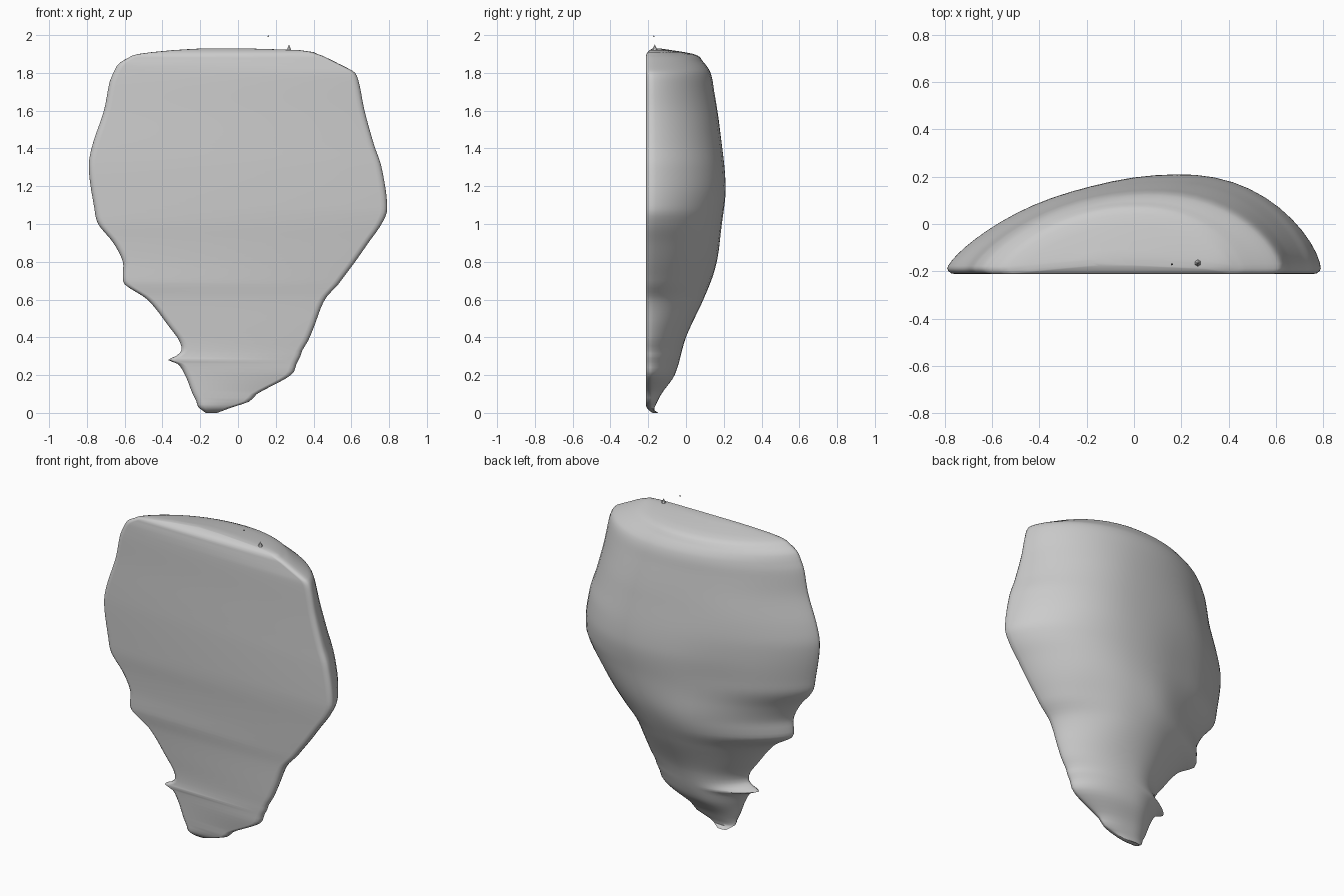
import bpy
import bmesh
import math
from mathutils import Vector

default_cube = bpy.data.objects.get("Cube")
if default_cube:
    bpy.data.objects.remove(default_cube, do_unlink=True)

# Pale stone colour shared by every part
stone = bpy.data.materials.new("pale grey stone")
stone.use_nodes = True
stone.diffuse_color = (0.6, 0.6, 0.6, 1)
stone.node_tree.nodes["Principled BSDF"].inputs["Base Color"].default_value = stone.diffuse_color

# Outline: height, right edge, left edge
OUTLINE = [
    (0, -.17, -.11), (.03, -.21, -.03), (.06, -.22, .06), (.1, -.24, .1),
    (.2, -.28, .28), (.26, -.32, .31), (.28, -.37, .32), (.3, -.33, .33),
    (.33, -.3, .34), (.38, -.31, .37), (.45, -.36, .4), (.6, -.48, .46),
    (.68, -.6, .53), (.72, -.61, .56), (.8, -.61, .62), (.9, -.66, .69),
    (1, -.74, .76), (1.08, -.76, .79), (1.3, -.79, .76), (1.42, -.77, .72),
    (1.6, -.71, .67), (1.75, -.68, .64), (1.8, -.66, .62), (1.82, -.65, .59),
    (1.85, -.63, .53), (1.88, -.58, .47), (1.9, -.53, .42), (1.92, -.35, .33),
    (1.93, -.18, .02),
]
# Crest of the rounded back: height, depth, sideways position
CREST = [
    (0, -.18, -.13), (.1, -.13, -.1), (.2, -.06, -.05), (.4, 0, 0),
    (.6, .09, .05), (.8, .16, .1), (1, .19, .16), (1.2, .21, .2),
    (1.5, .18, .16), (1.7, .15, .1), (1.8, .13, .06), (1.86, .09, .02),
    (1.9, .04, 0), (1.93, -.14, -.08),
]
FRONT = -.212
TOP = OUTLINE[-1][0]
STEPS = 28      # points across the back of each slice


def sample(table, z):
    """Smoothly interpolate the columns of a table at height z."""
    last = len(table) - 1
    i = next((k for k in range(last) if z <= table[k + 1][0]), last - 1)
    a, b = table[i], table[i + 1]
    before, after = table[max(i - 1, 0)], table[min(i + 2, last)]
    span = b[0] - a[0]
    t = (z - a[0]) / span
    values = []
    for c in range(1, len(a)):
        slope_a = (b[c] - before[c]) / (b[0] - before[0]) * span
        slope_b = (after[c] - a[c]) / (after[0] - a[0]) * span
        values.append(a[c] * (1 + 2 * t) * (1 - t) ** 2 + slope_a * t * (1 - t) ** 2
                      + b[c] * t * t * (3 - 2 * t) + slope_b * t * t * (t - 1))
    return values


def mound(x, z, cx, cz, width, height):
    """Soft local swelling or hollow on the back."""
    return height * math.exp(-((x - cx) ** 2 + (z - cz) ** 2) / width ** 2)


def slice_points(z):
    """Closed horizontal slice: flat front, rounded rim, domed back."""
    right, left = sample(OUTLINE, z)
    crest, peak = sample(CREST, z)
    end = max(0, 1 - min(z, TOP - z) / .04)
    front = FRONT + .035 * end ** 2
    rim = front + .025
    rise = max(crest - rim, .005)
    inset = min(.035, (left - right) * .2)
    points = []
    for k in range(STEPS + 1):
        # Points crowd towards the rim where the curve is steep
        x = right + (left - right) * (1 - math.cos(math.pi * k / STEPS)) / 2
        if x < peak:
            u, power = (x - right) / (peak - right), .75
        else:
            u, power = (left - x) / (left - peak), .65
        u = min(max(u, 0), 1)
        swell = math.sin(math.pi / 2 * u ** power)
        lumps = (mound(x, z, -.3, 1.05, .2, -.025) + mound(x, z, -.45, 1.5, .2, .02)
                 + mound(x, z, -.1, .75, .15, .015) + mound(x, z, .4, .65, .15, -.03))
        points.append(Vector((x, rim + rise * swell + lumps * u, z)))
    # Rounded front rim, then the flat face
    for x, side in ((left, -1), (right, 1)):
        edge = [Vector((x + side * inset * (1 - math.cos(a)),
                        rim - (rim - front) * math.sin(a), z))
                for a in (math.pi / 6, math.pi / 3, math.pi / 2)]
        points += edge if side < 0 else edge[::-1]
    return points


def finish(name, bm, angle):
    bmesh.ops.recalc_face_normals(bm, faces=bm.faces)
    mesh = bpy.data.meshes.new(name)
    bm.to_mesh(mesh)
    bm.free()
    mesh.materials.append(stone)
    obj = bpy.data.objects.new(name, mesh)
    bpy.context.collection.objects.link(obj)
    bpy.ops.object.select_all(action="DESELECT")
    obj.select_set(True)
    bpy.context.view_layer.objects.active = obj
    bpy.ops.object.shade_smooth_by_angle(angle=math.radians(angle))
    return obj


# Main body, lofted through the slices
heights = [0]
for low, high in zip(OUTLINE, OUTLINE[1:]):
    count = max(2, round((high[0] - low[0]) / .02))
    heights += [low[0] + (high[0] - low[0]) * (k + 1) / count for k in range(count)]
bm = bmesh.new()
rings = [[bm.verts.new(p) for p in slice_points(z)] for z in heights]
for lower, upper in zip(rings, rings[1:]):
    for k in range(len(lower)):
        n = (k + 1) % len(lower)
        bm.faces.new((lower[k], lower[n], upper[n], upper[k]))
bm.faces.new(rings[0])
bm.faces.new(rings[-1])
finish("stone_body", bm, 60)


# Small chip on the top edge and a loose fleck above it
def chip(name, base, radius, height):
    bm = bmesh.new()
    bmesh.ops.create_cone(bm, cap_ends=True, segments=6, radius1=radius,
                          radius2=0, depth=height)
    bmesh.ops.translate(bm, verts=bm.verts, vec=Vector(base) + Vector((0, 0, height / 2)))
    finish(name, bm, 30)


chip("top_chip", (.27, -.165, 1.9), .025, .05)
chip("loose_fleck", (.16, -.17, 1.99), .005, .01)
